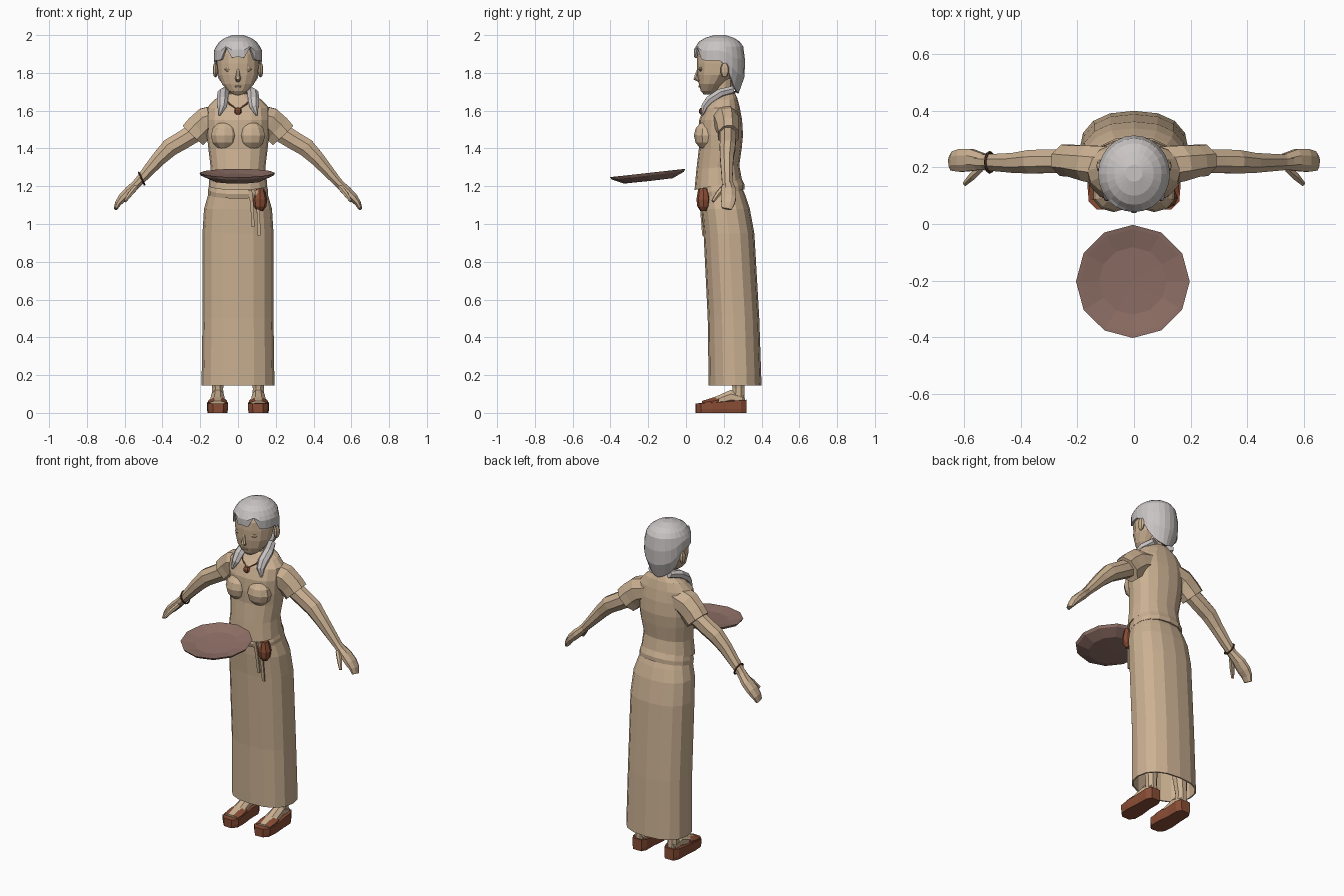
import bpy, bmesh, math
from mathutils import Vector

old = bpy.data.objects.get("Cube")
if old:
    bpy.data.objects.remove(old, do_unlink=True)


def material(name, rgb):
    m = bpy.data.materials.new(name)
    m.use_nodes = True
    col = (*rgb, 1)
    m.diffuse_color = col
    m.node_tree.nodes["Principled BSDF"].inputs["Base Color"].default_value = col
    return m


TAN = material("warm tan", (.60, .44, .29))
GREY = material("silver hair", (.59, .55, .55))
LEATHER = material("red brown leather", (.25, .075, .036))
CLAY = material("dusty brown tray", (.28, .165, .135))
DARK = material("dark brown cord", (.08, .035, .02))


def finish(name, bm, mat):
    bmesh.ops.recalc_face_normals(bm, faces=bm.faces)
    me = bpy.data.meshes.new(name)
    bm.to_mesh(me)
    bm.free()
    me.materials.append(mat)
    ob = bpy.data.objects.new(name, me)
    bpy.context.collection.objects.link(ob)
    return ob


def skin(name, rings, mat, start=True, end=True):
    """Join equal rings of points into one surface."""
    bm = bmesh.new()
    rows = [[bm.verts.new(p) for p in r] for r in rings]
    n = len(rows[0])
    for a, b in zip(rows, rows[1:]):
        for i in range(n):
            j = (i + 1) % n
            bm.faces.new((a[i], a[j], b[j], b[i]))
    if start:
        bm.faces.new(rows[0])
    if end:
        bm.faces.new(rows[-1])
    return finish(name, bm, mat)


def level(z, front, back, half, n, cx=0, power=1.0, tilt=0):
    """Flat oval ring from its front, back and half width; first point in front."""
    pts = []
    for i in range(n):
        a = math.tau * i / n
        s, c = math.sin(a), math.cos(a)
        x = cx + half * math.copysign(abs(s) ** power, s)
        y = (front + back) / 2 - (back - front) / 2 * math.copysign(abs(c) ** power, c)
        pts.append(Vector((x, y, z + tilt * (y - .17))))
    return pts


def loft(name, rows, mat, n=14, cx=0, power=1.0, tilts=None, **caps):
    tilts = tilts or [0] * len(rows)
    return skin(name, [level(*r, n, cx, power, t) for r, t in zip(rows, tilts)], mat, **caps)


def tube(name, path, mat, n=8, side=(0, 1, 0)):
    """Limb along points (x, y, z, thickness, width)."""
    side, rings = Vector(side), []
    pts = [Vector(p[:3]) for p in path]
    for i, p in enumerate(path):
        t = pts[min(i + 1, len(pts) - 1)] - pts[max(i - 1, 0)]
        v = (side - t * side.dot(t) / t.length_squared).normalized()
        u = t.cross(v).normalized()
        rings.append([pts[i] + u * p[3] * math.cos(a) + v * p[4] * math.sin(a)
                      for a in (math.tau * (k + .5) / n for k in range(n))])
    return skin(name, rings, mat)


def ball(name, loc, scale, mat, seg=10, rows=6):
    bm = bmesh.new()
    bmesh.ops.create_uvsphere(bm, u_segments=seg, v_segments=rows, radius=1)
    ob = finish(name, bm, mat)
    ob.location, ob.scale = loc, scale
    return ob


def thicken(ob, t):
    m = ob.modifiers.new("thickness", "SOLIDIFY")
    m.thickness, m.offset = t, -1


# Clothing
skirt = loft("skirt", [(.145, .12, .40, .193), (.5, .115, .388, .188), (.95, .093, .362, .188),
                       (1.08, .082, .338, .18), (1.15, .08, .315, .16), (1.21, .085, .29, .14)],
             TAN, 16, power=.85, start=False)
thicken(skirt, .008)
loft("waist_sash", [(1.155, .07, .31, .158), (1.18, .062, .31, .158), (1.215, .07, .295, .15)],
     TAN, 16, power=.9, tilts=[.2] * 3)
loft("shirt", [(1.205, .045, .297, .155), (1.30, .055, .282, .145), (1.40, .068, .295, .157),
               (1.47, .065, .302, .165), (1.55, .07, .297, .168), (1.615, .095, .285, .165),
               (1.655, .125, .272, .125), (1.69, .15, .255, .06)],
     TAN, 16, power=.88, tilts=[.2, .1, 0, 0, 0, 0, .1, .15])
loft("neck", [(1.64, .145, .25, .055), (1.70, .145, .245, .048), (1.77, .14, .245, .05)], TAN, 10)

# Head and face
loft("head", [(1.685, .095, .14, .025), (1.705, .078, .17, .055), (1.74, .068, .20, .086),
              (1.79, .06, .25, .107), (1.85, .057, .275, .113), (1.90, .06, .28, .113),
              (1.95, .085, .26, .09)], TAN, 14)
tube("nose", [(0, .068, 1.83, .005, .007), (0, .056, 1.79, .01, .01),
              (0, .05, 1.77, .013, .016), (0, .07, 1.755, .006, .01)], TAN, 6, (1, 0, 0))
ball("mouth", (0, .072, 1.728), (.018, .007, .006), TAN, 8, 4)


# Hair cap with a jagged fringe in front and a longer rounded nape
def fringe(i, n=24):
    k = min(i, n - i)
    return (1.885, 1.88, 1.935, 1.87, 1.865, 1.865, 1.865,
            1.84, 1.77, 1.725, 1.705, 1.695, 1.69)[k]


upper = [level(*r, 24) for r in [(2.0, .15, .21, .03), (1.985, .10, .255, .07),
                                 (1.965, .068, .285, .098), (1.94, .052, .303, .116)]]
hair = [list(r) for r in upper]
for t in (.3, .65, 1):
    row = level(0, .042, .313, .127, 24)
    for i, p in enumerate(row):
        p.z = upper[-1][i].z + (fringe(i) - upper[-1][i].z) * t
        drop = max(0, (1.82 - p.z) / .13)
        p.x *= 1 - .4 * drop ** 2
        p.y -= .035 * drop ** 2
    hair.append(row)
thicken(skin("hair", hair, GREY, end=False), .012)

# Necklace
cord = bpy.data.curves.new("necklace_cord", "CURVE")
cord.dimensions, cord.bevel_depth, cord.bevel_resolution = "3D", .004, 1
half = [(.045, .108, 1.635), (.075, .15, 1.672), (.07, .21, 1.69)]
loop = [(0, .088, 1.605)] + half + [(0, .262, 1.70)] + [(-x, y, z) for x, y, z in reversed(half)]
line = cord.splines.new("POLY")
line.points.add(len(loop) - 1)
for pt, co in zip(line.points, loop):
    pt.co = (*co, 1)
line.use_cyclic_u = True
cord.materials.append(LEATHER)
bpy.context.collection.objects.link(bpy.data.objects.new("necklace_cord", cord))
ball("necklace_bead", (0, .085, 1.597), (.02, .017, .02), LEATHER, 8, 5)

# Paired parts
for s, word in ((1, "left"), (-1, "right")):
    def limb(part, path, mat, n=8, side=(0, 1, 0)):
        tube(f"{word}_{part}", [(s * p[0], *p[1:]) for p in path], mat, n, side)

    ball(f"{word}_eye", (s * .05, .078, 1.82), (.024, .012, .014), TAN, 8, 4)
    ball(f"{word}_ear", (s * .12, .205, 1.815), (.014, .024, .04), TAN, 8, 5)
    ball(f"{word}_bust", (s * .072, .105, 1.468), (.075, .063, .075), TAN)
    limb("hair_tail", [(.055, .245, 1.71, .022, .025), (.08, .18, 1.692, .026, .03),
                       (.082, .125, 1.655, .026, .031), (.085, .098, 1.62, .02, .024),
                       (.10, .085, 1.575, .004, .006)], GREY, 7, (1, 0, 0))
    limb("sleeve", [(.09, .205, 1.565, .075, .075), (.165, .215, 1.54, .085, .068),
                    (.205, .222, 1.505, .083, .06), (.238, .225, 1.47, .08, .06)], TAN)
    limb("arm", [(.21, .222, 1.495, .055, .045), (.30, .222, 1.44, .053, .045),
                 (.36, .22, 1.405, .052, .045), (.42, .216, 1.345, .042, .038),
                 (.525, .218, 1.225, .026, .03), (.55, .22, 1.20, .025, .032)], TAN)
    limb("hand", [(.53, .22, 1.218, .024, .03), (.575, .226, 1.175, .028, .042),
                  (.61, .225, 1.14, .026, .044), (.635, .222, 1.11, .018, .038),
                  (.648, .215, 1.08, .01, .028)], TAN)
    limb("thumb", [(.54, .20, 1.195, .014, .016), (.57, .17, 1.16, .014, .015),
                   (.598, .142, 1.12, .008, .009)], TAN, 6)
    limb("leg", [(.10, .26, .6, .06, .06), (.105, .27, .25, .045, .045),
                 (.108, .278, .13, .032, .034), (.108, .275, .05, .035, .04)], TAN)
    limb("foot", [(.108, .30, .07, .03, .034), (.108, .24, .085, .04, .036),
                  (.108, .16, .06, .028, .042), (.108, .085, .05, .014, .04)],
         TAN, 8, (1, 0, 0))
    limb("shoe_strap", [(.108, .175, .055, .034, .051), (.108, .13, .05, .028, .055),
                        (.108, .085, .048, .016, .05)], LEATHER, 8, (1, 0, 0))

    # Thick sole: rounded outline raised toward the heel
    outline = [(-.03, .05), (.025, .052), (.052, .08), (.057, .14), (.05, .22),
               (.048, .29), (.03, .32), (-.03, .32), (-.046, .29), (-.046, .22),
               (-.055, .14), (-.054, .08)]
    skin(f"{word}_sole",
         [[(s * (.108 + x * k), y, z + lift * max(0, y - .1)) for x, y in outline]
          for k, z, lift in ((.93, 0, 0), (1, .02, 0), (1, .05, .09))], LEATHER)

# Bracelet on the right wrist
bpy.ops.mesh.primitive_torus_add(major_segments=12, minor_segments=5, major_radius=.036,
                                 minor_radius=.005, location=(-.51, .218, 1.24),
                                 rotation=(0, math.radians(65), 0))
bracelet = bpy.context.object
bracelet.name = "bracelet"
bracelet.data.materials.append(DARK)

# Pouch and hanging sash ends
loft("pouch", [(1.07, .075, .11, .015), (1.092, .06, .125, .033), (1.13, .055, .13, .038),
               (1.16, .06, .125, .03), (1.187, .065, .115, .022)], LEATHER, 8, cx=.117)
for i, (x, low) in enumerate(((.075, .985), (.107, .94))):
    tube(f"sash_end_{i + 1}", [(x - .01, .07, 1.18, .013, .007), (x, .078, 1.09, .012, .006),
                               (x + .004, .09, low, .012, .006)], TAN, 4)

# Shallow round tray, slightly tilted
profile = [(.004, -.018), (.12, -.016), (.186, -.002), (.201, 0), (.192, -.014),
           (.13, -.042), (.004, -.043)]
tray = loft("tray", [(z, -r, r, r) for r, z in profile], CLAY, 12)
tray.location = (-.004, -.203, 1.27)
tray.rotation_euler = (.11, 0, 0)
